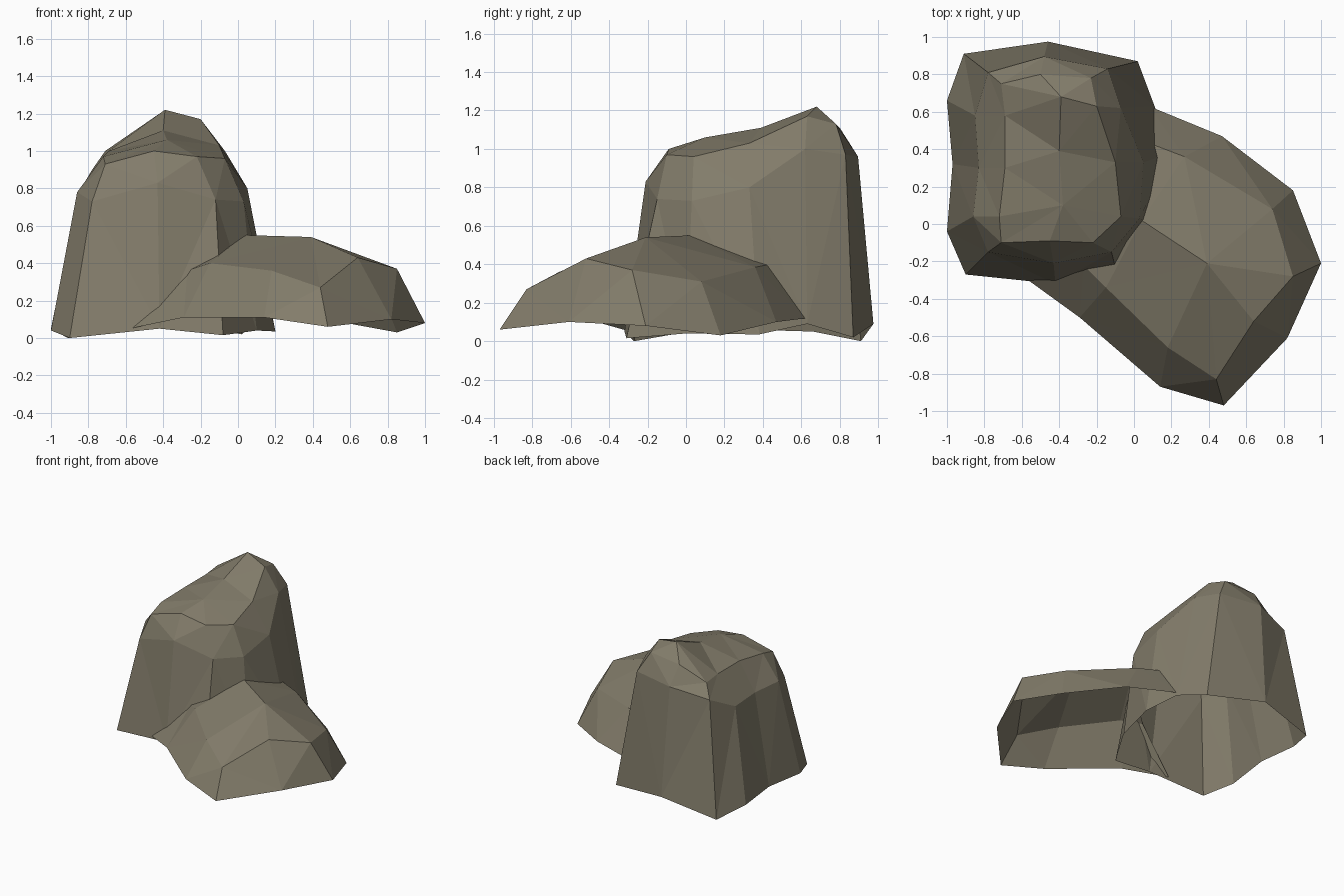
import bpy, bmesh

stone = bpy.data.materials.new("grey brown stone")
stone.diffuse_color = (0.225, 0.202, 0.145, 1)


def loft(name, rings, closed):
    """Skin rings of equal length from the ground up; repeated points collapse."""
    bm = bmesh.new()
    rows = [[bm.verts.new(p) for p in ring] for ring in rings]
    n = len(rows[0])
    for low, high in zip(rows, rows[1:]):
        for i in range(n if closed else n - 1):
            j = (i + 1) % n
            bm.faces.new((low[i], low[j], high[j], high[i]))
    bmesh.ops.remove_doubles(bm, verts=bm.verts[:], dist=0.001)
    bmesh.ops.triangulate(bm, faces=[f for f in bm.faces if len(f.verts) > 3],
                          quad_method='SHORT_EDGE')
    mesh = bpy.data.meshes.new(name)
    bm.to_mesh(mesh)
    bm.free()
    mesh.materials.append(stone)
    obj = bpy.data.objects.new(name, mesh)
    bpy.context.collection.objects.link(obj)


# Tall boulder: open base, shoulder, crown rim, ridge (counterclockwise from front left)
base = [(-.9, -.27, 0), (-.42, -.32, .05), (-.08, -.31, .015), (.1, 0, .04),
        (.2, .38, .035), (.11, .63, .09), (.02, .87, .02), (-.46, .975, .09),
        (-.91, .91, 0), (-1, .66, .05), (-.97, .32, .06), (-1, -.04, .04)]
shoulder = [(-.78, -.15, .73), (-.43, -.21, .83), (-.12, -.15, .74), (.03, .03, .73),
            (.05, .33, .8), (-.07, .62, 1.0), (-.14, .83, .97), (-.48, .895, .96),
            (-.78, .81, .9), (-.85, .58, .78), (-.83, .3, .78), (-.86, .04, .78)]
rim = [(-.71, -.1, .93), (-.45, -.09, 1.0), (-.22, -.1, .97), (-.07, .04, .96),
       (-.1, .33, 1.03), (-.2, .63, 1.17), (-.23, .78, 1.13), (-.5, .8, 1.11),
       (-.71, .75, 1.0), (-.69, .58, 1.0), (-.69, .3, 1.0), (-.72, .04, .97)]
front, mid, peak = (-.38, .1, 1.06), (-.4, .39, 1.11), (-.39, .68, 1.22)
ridge = [front] * 4 + [mid] + [peak] * 5 + [mid, front]
loft("tall_boulder", [base, shoulder, rim, ridge], True)

# Low boulder: open underneath, its back buried in the tall boulder
foot = [(-.58, -.29, .05), (-.29, -.5, .11), (.14, -.87, .11), (.48, -.97, .06),
        (.82, -.61, .10), (1, -.21, .08), (.85, .18, .03), (.47, .47, .1), (.08, .63, .12)]
brow = [(-.27, -.22, .36), (-.15, -.34, .40), (.18, -.66, .36), (.44, -.83, .27),
        (.64, -.52, .43), (.85, -.28, .37), (.74, .08, .31), (.27, .36, .385), (.06, .44, .4)]
inner, outer = (.04, .02, .55), (.39, -.21, .54)
crest = [inner] * 2 + [outer] * 5 + [inner] * 2
loft("low_boulder", [foot, brow, crest], False)
